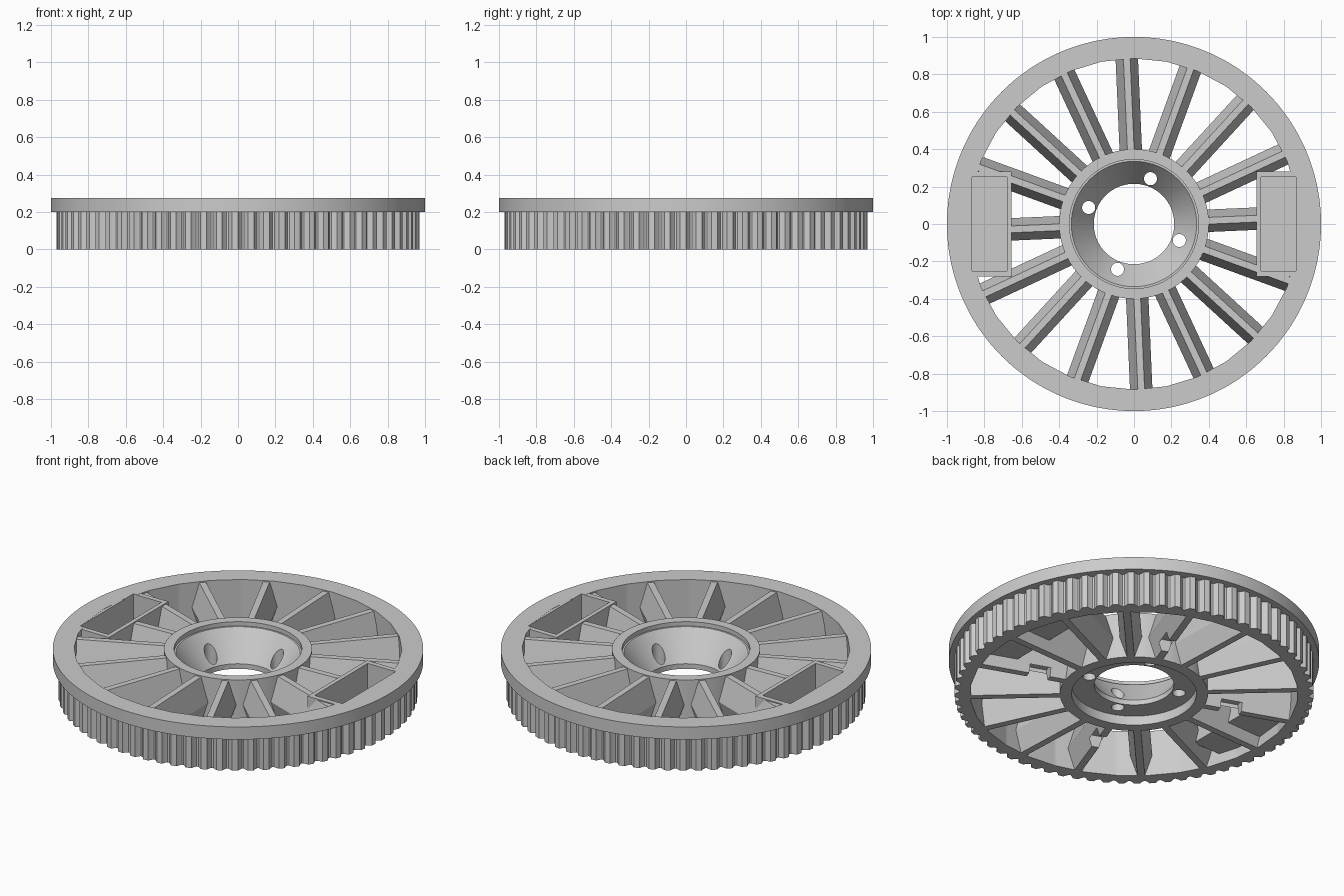
import bpy, bmesh, math
from mathutils import Matrix, Vector

if "Cube" in bpy.data.objects:
    bpy.data.objects.remove(bpy.data.objects["Cube"])

TOP = 0.275
TEETH = 72
STEPS = 8
SPOKES = 16
SPOKE_START = math.radians(2.5)

grey = bpy.data.materials.new("plain_grey")
grey.use_nodes = True
colour = (0.6, 0.6, 0.6, 1)
grey.diffuse_color = colour
grey.node_tree.nodes["Principled BSDF"].inputs["Base Color"].default_value = colour


def finish(bm, name):
    bmesh.ops.recalc_face_normals(bm, faces=bm.faces)
    mesh = bpy.data.meshes.new(name)
    bm.to_mesh(mesh)
    bm.free()
    mesh.materials.append(grey)
    obj = bpy.data.objects.new(name, mesh)
    bpy.context.collection.objects.link(obj)
    return obj


def ring(name, rows, count):
    """Closed ring through rows of (radius function, height)."""
    bm = bmesh.new()
    loops = []
    for radius, z in rows:
        loop = []
        for i in range(count):
            a = math.tau * i / count
            loop.append(bm.verts.new((radius(a) * math.cos(a), radius(a) * math.sin(a), z)))
        loops.append(loop)
    for k, low in enumerate(loops):
        high = loops[(k + 1) % len(loops)]
        for i in range(count):
            j = (i + 1) % count
            bm.faces.new((low[i], low[j], high[j], high[i]))
    return finish(bm, name)


def add_box(bm, low, high):
    low, high = Vector(low), Vector(high)
    size = high - low
    place = Matrix.Translation((low + high) / 2) @ Matrix.Diagonal((*size, 1))
    bmesh.ops.create_cube(bm, size=1, matrix=place)


def cut(obj, cutter):
    mod = obj.modifiers.new("cut", "BOOLEAN")
    mod.operation = "DIFFERENCE"
    mod.solver = "EXACT"
    mod.object = cutter
    bpy.context.view_layer.objects.active = obj
    bpy.ops.object.modifier_apply(modifier=mod.name)


def smooth(obj):
    bpy.ops.object.select_all(action="DESELECT")
    obj.select_set(True)
    bpy.context.view_layer.objects.active = obj
    bpy.ops.object.shade_smooth_by_angle(angle=math.radians(20))


def constant(r):
    return lambda a: r


def polygon(r, sides):
    """Radius of a regular polygon at a given angle."""
    half = math.pi / sides
    return lambda a: r * math.cos(half) / math.cos(a % (2 * half) - half)


def tooth(a):
    """Flat lands with rounded grooves between them."""
    t = (a / math.tau * TEETH) % 1
    return 0.97 - (0.028 * math.sin(math.pi * t / 0.6) if t < 0.6 else 0)


# Rim: plain flange above a toothed belt track
inside = polygon(0.885, 32)
rim = ring("toothed_rim", [(inside, TOP), (constant(1), TOP), (constant(1), 0.2),
                           (tooth, 0.2), (tooth, 0), (inside, 0)], TEETH * STEPS)

# Hub: conical bowl on top, shallow recess underneath
hub_profile = [(0.4, 0), (0.4, TOP), (0.345, TOP), (0.345, 0.25), (0.335, 0.25),
               (0.215, 0.085), (0.215, 0.055), (0.337, 0.055), (0.337, 0)]
hub = ring("hub", [(constant(r), z) for r, z in hub_profile], 96)

# Spokes: six-sided beams with narrow top and bottom
bm = bmesh.new()
section = [(-0.02, 0), (0.02, 0), (0.06, 0.125), (0.018, 0.268), (-0.018, 0.268), (-0.06, 0.125)]
for k in range(SPOKES):
    turn = Matrix.Rotation(SPOKE_START + math.tau * k / SPOKES, 3, "Z")
    near, far = [[bm.verts.new(turn @ Vector((x, y, z))) for y, z in section]
                 for x in (0.385, 0.9)]
    bm.faces.new(near)
    bm.faces.new(far)
    for i in range(len(section)):
        j = (i + 1) % len(section)
        bm.faces.new((near[i], near[j], far[j], far[i]))
spokes = finish(bm, "spokes")

# Side boxes
boxes = []
for side, label in ((1, "left"), (-1, "right")):
    bm = bmesh.new()
    add_box(bm, (0.655, -0.28, 0.06), (0.9, 0.28, TOP - 0.001))
    bmesh.ops.transform(bm, matrix=Matrix.Rotation(0 if side > 0 else math.pi, 4, "Z"),
                        verts=bm.verts)
    boxes.append(finish(bm, label + "_side_box"))

# Cutter for the open pockets
bm = bmesh.new()
for side in (1, -1):
    xs = sorted((side * 0.68, side * 0.865))
    add_box(bm, (xs[0], -0.25, 0.09), (xs[1], 0.25, 0.4))
pockets = finish(bm, "pocket_cutter")

# Cutters for the bolt holes and the slots below the matching spokes
bolt_bm, slot_bm = bmesh.new(), bmesh.new()
for k in range(4):
    turn = Matrix.Rotation(math.radians(70 + 90 * k), 4, "Z")
    bmesh.ops.create_cone(bolt_bm, cap_ends=True, segments=24, radius1=0.035, radius2=0.035,
                          depth=0.6, matrix=turn @ Matrix.Translation((0.258, 0, 0.15)))
    bmesh.ops.create_cube(slot_bm, size=1, matrix=turn @ Matrix.Translation((0.55, 0, 0.02))
                          @ Matrix.Diagonal((0.12, 0.07, 0.1, 1)))
bolts = finish(bolt_bm, "bolt_cutter")
slots = finish(slot_bm, "slot_cutter")

for obj in [rim, spokes] + boxes:
    cut(obj, pockets)
cut(spokes, slots)
cut(hub, bolts)
for cutter in (pockets, bolts, slots):
    bpy.data.objects.remove(cutter)

smooth(rim)
smooth(hub)
